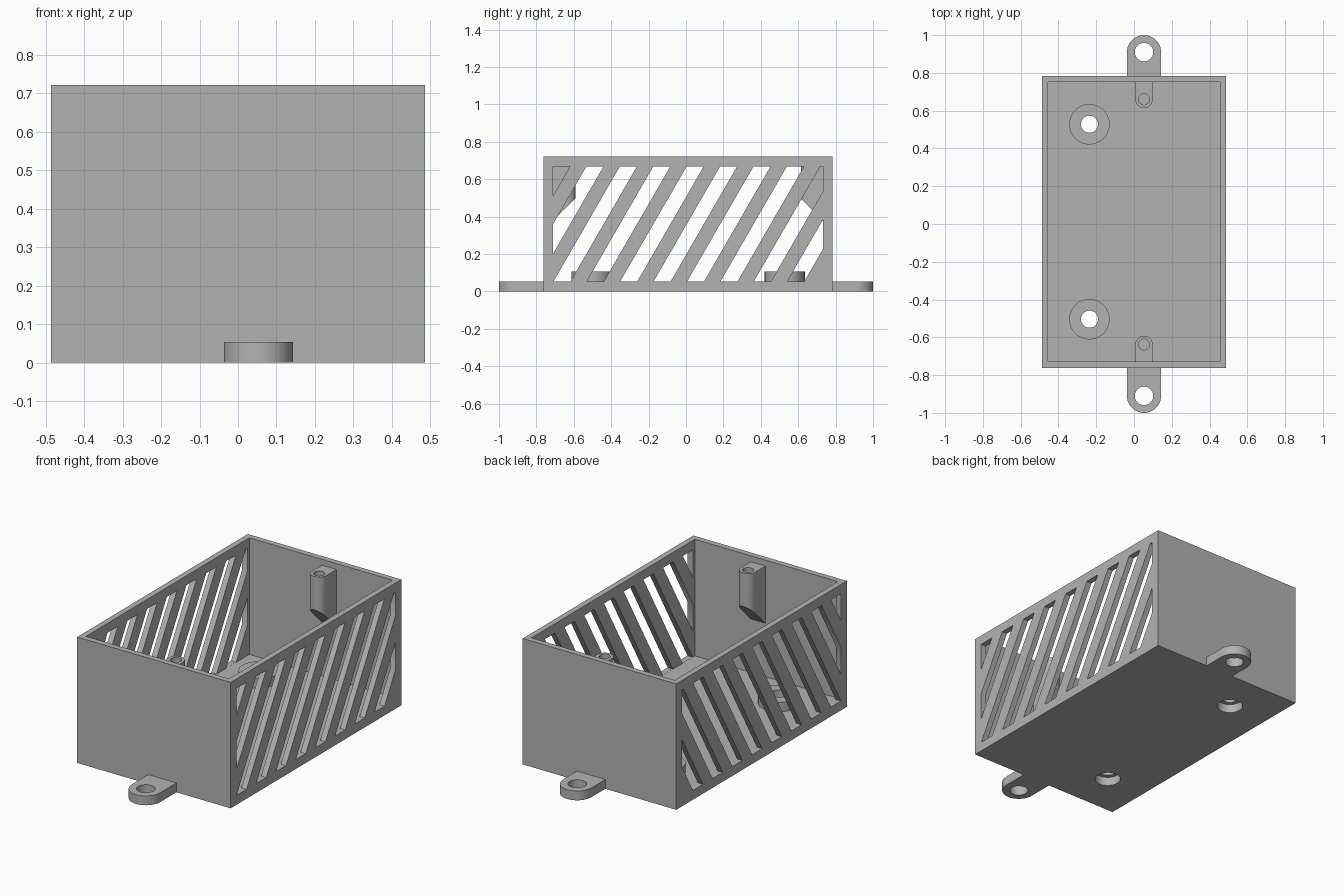
import bpy, bmesh, math
from mathutils import Matrix, Vector

old = bpy.data.objects.get("Cube")
if old:
    bpy.data.objects.remove(old, do_unlink=True)

grey = bpy.data.materials.new("plain grey")
grey.use_nodes = True
colour = (0.45, 0.45, 0.45, 1)
grey.diffuse_color = colour
grey.node_tree.nodes["Principled BSDF"].inputs["Base Color"].default_value = colour

# Main sizes
HALF_X, FRONT, BACK, TOP = 0.487, -0.762, 0.784, 0.722
WALL, FLOOR = 0.033, 0.053
TAB_X, TAB_R, TAB_Y = 0.053, 0.09, 0.91
BOSS_X, BOSS_Y, BOSS_TOP = -0.236, (-0.504, 0.528), 0.107


def box(bm, lo, hi):
    lo, hi = Vector(lo), Vector(hi)
    size = Matrix.Diagonal((*(hi - lo), 1))
    bmesh.ops.create_cube(bm, size=1, matrix=Matrix.Translation((lo + hi) / 2) @ size)


def prism(bm, points, offset):
    """Extrude a flat outline along an offset."""
    face = bm.faces.new([bm.verts.new(p) for p in points])
    out = bmesh.ops.extrude_face_region(bm, geom=[face])["geom"]
    verts = [v for v in out if isinstance(v, bmesh.types.BMVert)]
    bmesh.ops.translate(bm, verts=verts, vec=offset)
    bmesh.ops.recalc_face_normals(bm, faces=bm.faces)


def cylinder(bm, x, y, r, z0, z1):
    bmesh.ops.create_cone(bm, cap_ends=True, segments=48, radius1=r, radius2=r, depth=z1 - z0,
                          matrix=Matrix.Translation((x, y, (z0 + z1) / 2)))


def arc_end(x, y, r, root, z):
    """Outline of a tongue from a straight root to a round end centred on (x, y)."""
    s = 1 if y > root else -1
    ring = [(x + r * math.cos(a), y + s * r * math.sin(a), z)
            for a in (math.pi * i / 24 for i in range(25))]
    return [(x + r, root, z)] + ring + [(x - r, root, z)]


def finish(name, bm):
    mesh = bpy.data.meshes.new(name)
    bm.to_mesh(mesh)
    bm.free()
    mesh.materials.append(grey)
    obj = bpy.data.objects.new(name, mesh)
    bpy.context.collection.objects.link(obj)
    return obj


def activate(obj):
    bpy.ops.object.select_all(action="DESELECT")
    obj.select_set(True)
    bpy.context.view_layer.objects.active = obj


def cut(obj, bm):
    """Subtract a temporary cutter mesh."""
    cutter = finish("cutter", bm)
    cutter.hide_render = True
    mod = obj.modifiers.new("cut", "BOOLEAN")
    mod.operation, mod.solver, mod.object = "DIFFERENCE", "EXACT", cutter
    activate(obj)
    bpy.ops.object.modifier_apply(modifier=mod.name)
    bpy.data.objects.remove(cutter, do_unlink=True)


def smooth(obj):
    activate(obj)
    bpy.ops.object.shade_smooth_by_angle(angle=math.radians(30))


def cut_bores(obj):
    """Screw holes with a wider recess underneath."""
    for r, z0, z1 in ((0.069, -0.1, 0.05), (0.045, 0.02, 0.3)):
        bm = bmesh.new()
        for y in BOSS_Y:
            cylinder(bm, BOSS_X, y, r, z0, z1)
        cut(obj, bm)


# Open box shell
bm = bmesh.new()
box(bm, (-HALF_X, FRONT, 0), (HALF_X, BACK, TOP))
shell = finish("box_shell", bm)
bm = bmesh.new()
box(bm, (WALL - HALF_X, FRONT + WALL, FLOOR), (HALF_X - WALL, BACK - WALL, 1))
cut(shell, bm)

# Slanted vent slots through both side walls, trimmed to a bordered panel
y0, y1, z0, z1 = FRONT + 0.051, BACK - 0.051, 0.0535, 0.668
lean, pitch, slot = (z1 - z0) / math.sqrt(3), 0.1786, 0.091
bm = bmesh.new()
for k in range(10):
    a = y0 + k * pitch
    prism(bm, [(-0.6, a - lean, z0), (-0.6, a + slot - lean, z0),
               (-0.6, a + slot, z1), (-0.6, a, z1)], (1.2, 0, 0))
for y, direction in ((y0, -1), (y1, 1)):
    geom = bm.verts[:] + bm.edges[:] + bm.faces[:]
    bmesh.ops.bisect_plane(bm, geom=geom, plane_co=(0, y, 0),
                           plane_no=(0, direction, 0), clear_outer=True)
    bmesh.ops.holes_fill(bm, edges=[e for e in bm.edges if e.is_boundary], sides=0)
bmesh.ops.recalc_face_normals(bm, faces=bm.faces)
cut(shell, bm)
cut_bores(shell)
smooth(shell)

# Raised rings around the floor screw holes
bm = bmesh.new()
for y in BOSS_Y:
    cylinder(bm, BOSS_X, y, 0.107, FLOOR, BOSS_TOP)
bosses = finish("floor_bosses", bm)
cut_bores(bosses)
smooth(bosses)

for side, s, wall in (("front", -1, FRONT), ("back", 1, BACK)):
    # Mounting tab
    bm = bmesh.new()
    prism(bm, arc_end(TAB_X, s * TAB_Y, TAB_R, wall, 0), (0, 0, 0.0535))
    tab = finish(side + "_mounting_tab", bm)
    bm = bmesh.new()
    cylinder(bm, TAB_X, s * TAB_Y, 0.049, -0.1, 0.2)
    cut(tab, bm)
    smooth(tab)

    # Lid screw post on the inner wall, with a sloped underside
    inner = wall - s * WALL
    centre, r = inner - s * 0.091, 0.046
    bm = bmesh.new()
    prism(bm, arc_end(TAB_X, centre, r, inner, 0.3), (0, 0, 0.388))
    bmesh.ops.bisect_plane(bm, geom=bm.verts[:] + bm.edges[:] + bm.faces[:],
                           plane_co=(0, inner, 0.36), plane_no=(0, -s, -1), clear_outer=True)
    bmesh.ops.holes_fill(bm, edges=[e for e in bm.edges if e.is_boundary], sides=0)
    bmesh.ops.recalc_face_normals(bm, faces=bm.faces)
    post = finish(side + "_screw_post", bm)
    bm = bmesh.new()
    cylinder(bm, TAB_X, centre, 0.029, 0.53, 0.8)
    cut(post, bm)
    smooth(post)
